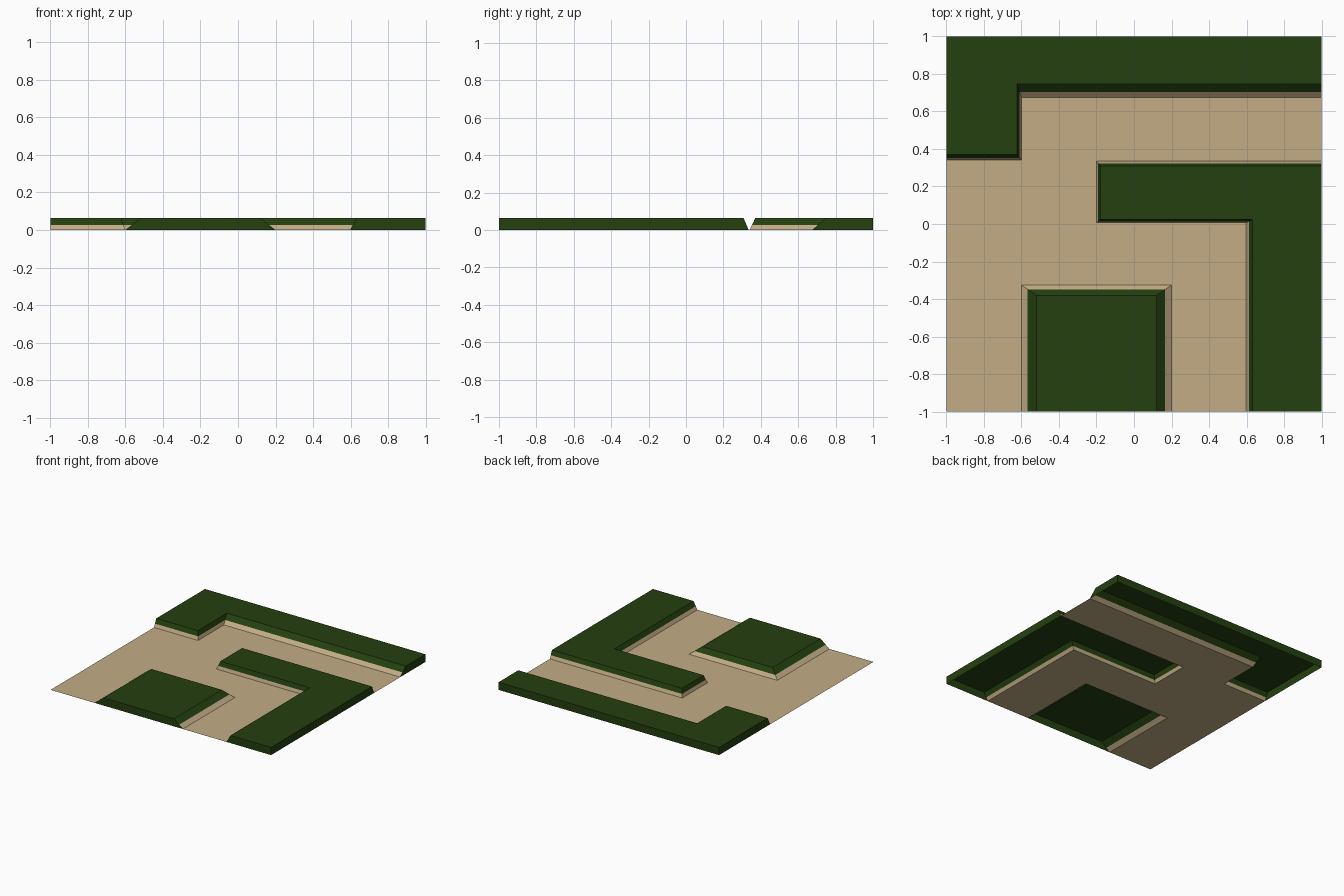
import bpy

if "Cube" in bpy.data.objects:
    bpy.data.objects.remove(bpy.data.objects["Cube"])

HEIGHT = 0.063   # top of the hedges
SPLIT = 0.42     # share of each bank that is sand before foliage starts


def material(name, rgb):
    m = bpy.data.materials.new(name)
    m.diffuse_color = (*rgb, 1.0)
    m.use_nodes = True
    m.node_tree.nodes["Principled BSDF"].inputs["Base Color"].default_value = m.diffuse_color
    return m


SAND = material("sand path", (0.54, 0.415, 0.235))
GREEN = material("dark green foliage", (0.017, 0.050, 0.0048))


def add_object(name, verts, faces, slots):
    me = bpy.data.meshes.new(name)
    me.from_pydata(verts, [], faces)
    me.materials.append(SAND)
    me.materials.append(GREEN)
    for p, s in zip(me.polygons, slots):
        p.material_index = s
    ob = bpy.data.objects.new(name, me)
    bpy.context.collection.objects.link(ob)


def hedge(name, base, top):
    """Raised open-bottomed block: sand foot, green upper bank and green top.
    Both outlines run counter-clockwise; walls on the tile border are all green."""
    n = len(base)
    mid = [(a[0] + (b[0] - a[0]) * SPLIT, a[1] + (b[1] - a[1]) * SPLIT)
           for a, b in zip(base, top)]
    verts = [(x, y, z) for ring, z in ((base, 0), (mid, HEIGHT * SPLIT), (top, HEIGHT))
             for x, y in ring]
    faces, slots = [], []
    for i in range(n):
        j = (i + 1) % n
        border = any(base[i][k] == base[j][k] and abs(base[i][k]) == 1 for k in (0, 1))
        faces.append((i, j, n + j, n + i))
        slots.append(1 if border else 0)
        faces.append((n + i, n + j, 2 * n + j, 2 * n + i))
        slots.append(1)
    faces.append(tuple(range(2 * n, 3 * n)))
    slots.append(1)
    add_object(name, verts, faces, slots)


# Square block at the front
front_base = [(-0.6, -1), (0.2, -1), (0.2, -0.325), (-0.6, -0.325)]
hedge("front_hedge", front_base,
      [(-0.52, -1), (0.12, -1), (0.12, -0.38), (-0.52, -0.38)])

# L-shaped block on the right
right_base = [(0.597, -1), (1, -1), (1, 0.335), (-0.2, 0.335), (-0.2, 0.007), (0.597, 0.007)]
hedge("right_hedge", right_base,
      [(0.632, -1), (1, -1), (1, 0.308), (-0.178, 0.308), (-0.178, 0.025), (0.632, 0.025)])

# L-shaped block along the back
back_base = [(-1, 0.34), (-0.6, 0.34), (-0.6, 0.675), (1, 0.675), (1, 1), (-1, 1)]
hedge("back_hedge", back_base,
      [(-1, 0.37), (-0.623, 0.37), (-0.623, 0.745), (1, 0.745), (1, 1), (-1, 1)])

# Path filling the space between the hedges
b, f, r = back_base, front_base, right_base
path = [(-1, -1), f[0], f[3], f[2], f[1], r[0], r[5], r[4], r[3], r[2],
        b[3], b[2], b[1], b[0]]
add_object("path", [(x, y, 0) for x, y in path], [tuple(range(len(path)))], [0])
